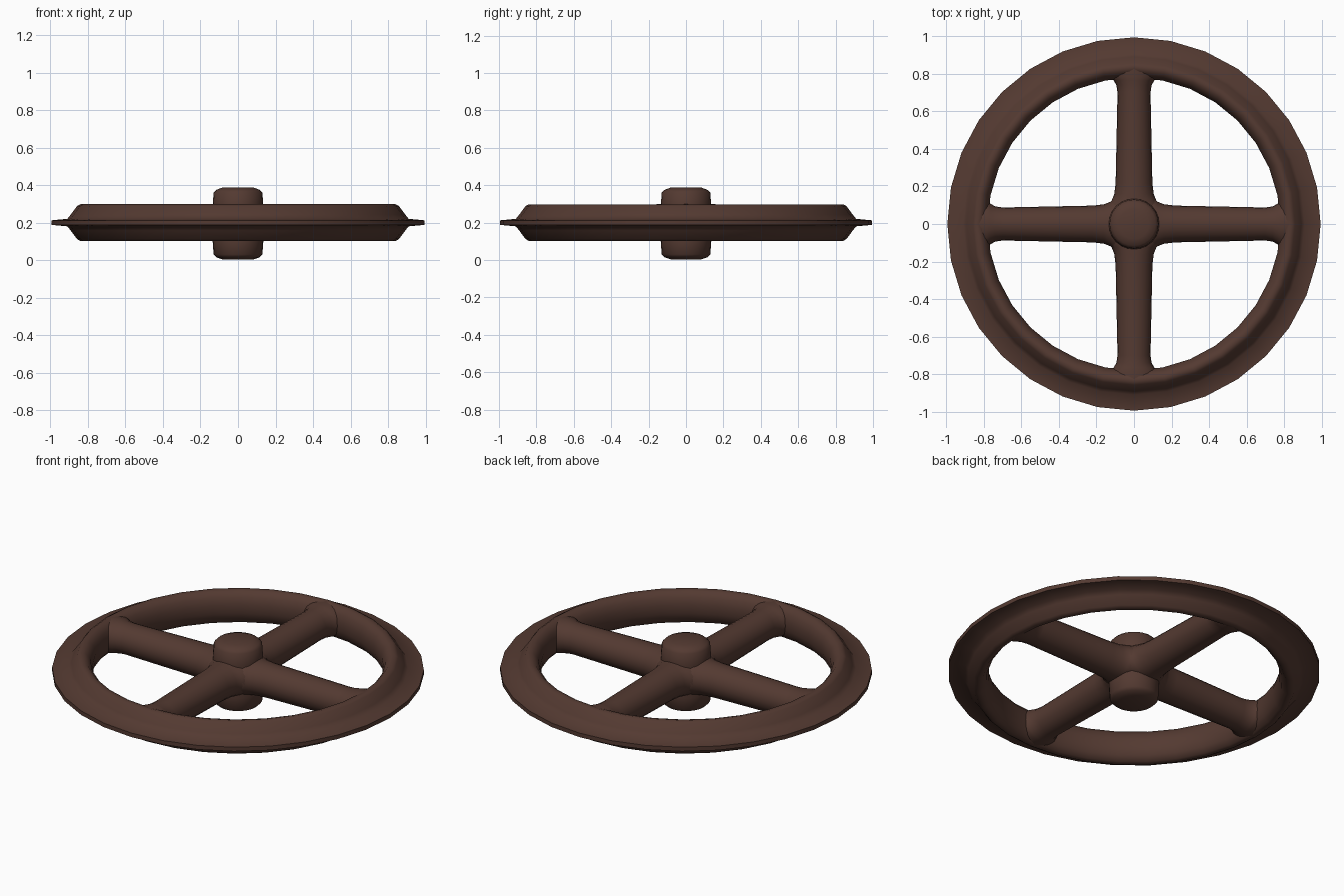
import bpy, bmesh, math
from math import sin, cos, pi

if "Cube" in bpy.data.objects:
    bpy.data.objects.remove(bpy.data.objects["Cube"])

brown = bpy.data.materials.new("dark_brown")
brown.diffuse_color = (0.088, 0.042, 0.031, 1)
brown.use_nodes = True
brown.node_tree.nodes["Principled BSDF"].inputs["Base Color"].default_value = brown.diffuse_color
CZ = 0.2  # height of the wheel's middle plane


def loft(name, rings, closed_loop=False, angle=50):
    """Join rings of points into a skin, capped or closed on itself."""
    bm = bmesh.new()
    vs = [[bm.verts.new(p) for p in ring] for ring in rings]
    n, k = len(vs), len(vs[0])
    for i in range(n if closed_loop else n - 1):
        a, b = vs[i], vs[(i + 1) % n]
        for j in range(k):
            bm.faces.new((a[j], a[(j + 1) % k], b[(j + 1) % k], b[j]))
    if not closed_loop:
        bm.faces.new(vs[0][::-1])
        bm.faces.new(vs[-1])
    bmesh.ops.recalc_face_normals(bm, faces=bm.faces)
    me = bpy.data.meshes.new(name)
    bm.to_mesh(me)
    bm.free()
    me.materials.append(brown)
    ob = bpy.data.objects.new(name, me)
    bpy.context.collection.objects.link(ob)
    bpy.ops.object.select_all(action='DESELECT')
    ob.select_set(True)
    bpy.context.view_layer.objects.active = ob
    bpy.ops.object.shade_smooth_by_angle(angle=math.radians(angle))
    return ob


def circle(r, z, n):
    return [(r * cos(2 * pi * i / n), r * sin(2 * pi * i / n), z) for i in range(n)]


# Rim: rounded inner ring with a thin outer lip, mirrored about the middle plane
upper = [(0.995, 0.012), (0.91, 0.02), (0.892, 0.042), (0.858, 0.088),
         (0.84, 0.098), (0.815, 0.092), (0.792, 0.065), (0.78, 0.025)]
profile = upper + [(r, -h) for r, h in reversed(upper)]
loft("rim", [circle(r, CZ + h, 32) for r, h in profile], closed_loop=True, angle=65)

# Hub: short barrel with softened ends
hub = [(0.08, 0.003), (0.115, 0.015), (0.13, 0.03), (0.135, 0.1),
       (0.135, 0.29), (0.13, 0.36), (0.115, 0.375), (0.08, 0.388)]
loft("hub", [circle(r, z, 24) for r, z in hub])

# Spokes: round bars flaring into the hub and the rim (distance, half width, half height)
stations = [(0.03, 0.16, 0.1), (0.10, 0.145, 0.1), (0.125, 0.119, 0.1),
            (0.16, 0.105, 0.098), (0.22, 0.098, 0.095), (0.70, 0.088, 0.088),
            (0.74, 0.094, 0.09), (0.765, 0.108, 0.093), (0.785, 0.125, 0.095),
            (0.83, 0.13, 0.095)]
for s in range(4):
    c, d = cos(s * pi / 2), sin(s * pi / 2)
    rings = []
    for x, w, h in stations:
        ring = []
        for i in range(20):
            t = 2 * pi * i / 20
            y = w * cos(t)
            ring.append((x * c - y * d, x * d + y * c, CZ + h * sin(t)))
        rings.append(ring)
    loft(f"spoke_{s + 1}", rings)
